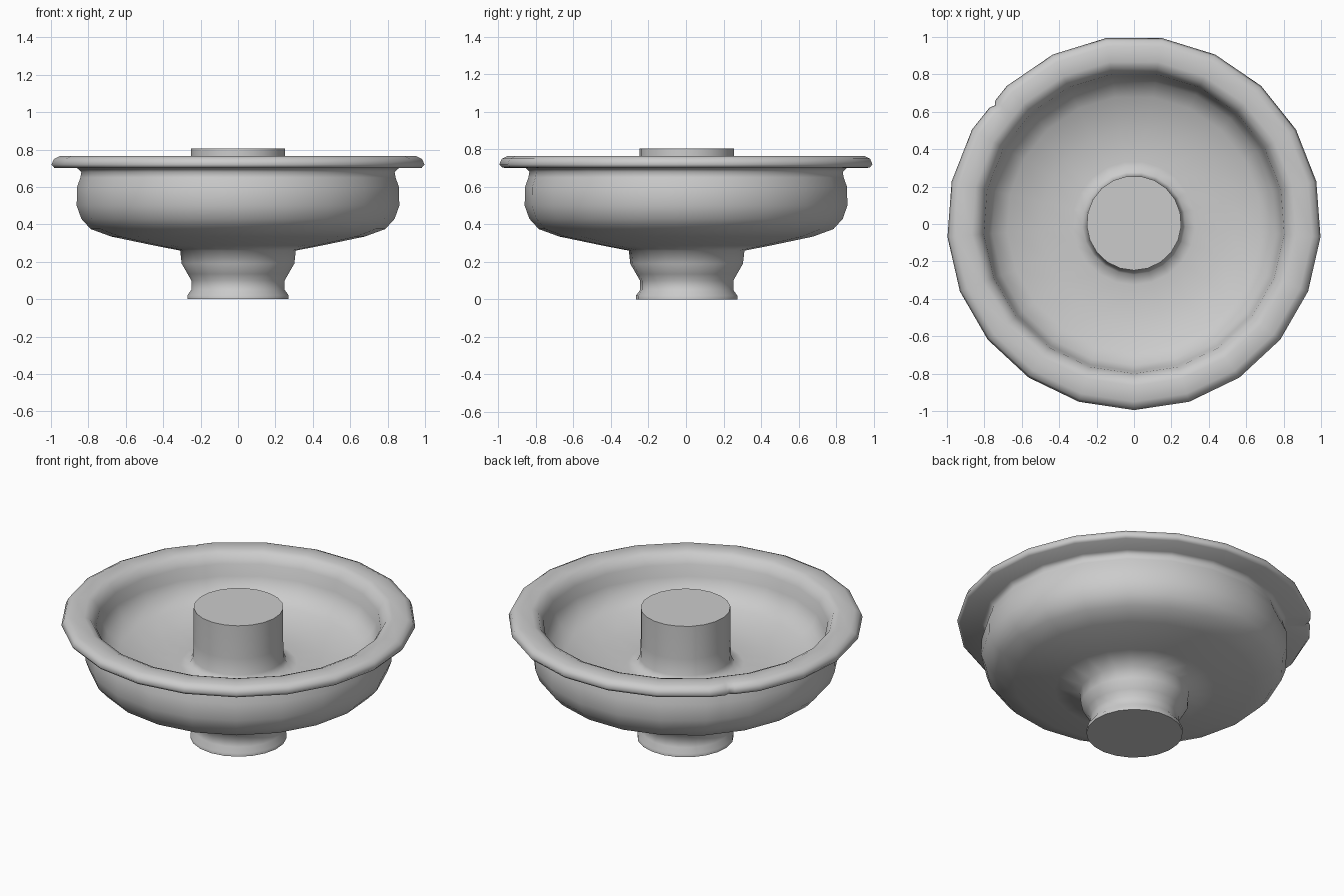
import bpy, bmesh, math

SIDES = 21
START = -math.pi / 2

cube = bpy.data.objects.get("Cube")
if cube:
    bpy.data.objects.remove(cube)

stone = bpy.data.materials.new("light_grey")
stone.use_nodes = True
GREY = (0.6, 0.6, 0.6, 1)
stone.diffuse_color = GREY
stone.node_tree.nodes["Principled BSDF"].inputs["Base Color"].default_value = GREY


def lathe(name, profile, nick_side, nick_depth):
    """Spin an (r, z) profile around z, with a small chip in the outer rim."""
    columns = []
    for i in range(SIDES):
        columns.append((i, 0, 0))
        if i == nick_side:
            columns += [(i, 0.33, 0), (i, 0.4, nick_depth), (i, 0.5, 0)]
    bm = bmesh.new()
    rings = []
    for r, z in profile:
        ring = []
        for side, t, depth in columns:
            a = START + math.tau * side / SIDES
            b = a + math.tau / SIDES
            cut = 1 - depth if r > 0.95 else 1
            x = (math.cos(a) * (1 - t) + math.cos(b) * t) * r * cut
            y = (math.sin(a) * (1 - t) + math.sin(b) * t) * r * cut
            ring.append(bm.verts.new((x, y + 0.005, z)))
        rings.append(ring)
    n = len(columns)
    for low, high in zip(rings, rings[1:]):
        for i in range(n):
            j = (i + 1) % n
            bm.faces.new((low[i], low[j], high[j], high[i]))
    # flat base under the foot and flat top on the post
    bm.faces.new(rings[0][::-1])
    bm.faces.new(rings[-1])
    bmesh.ops.recalc_face_normals(bm, faces=bm.faces)
    mesh = bpy.data.meshes.new(name)
    bm.to_mesh(mesh)
    bm.free()
    mesh.materials.append(stone)
    obj = bpy.data.objects.new(name, mesh)
    bpy.context.collection.objects.link(obj)
    bpy.ops.object.select_all(action="DESELECT")
    obj.select_set(True)
    bpy.context.view_layer.objects.active = obj
    bpy.ops.object.shade_smooth_by_angle(angle=math.radians(80))


# Foot: flared base, narrow waist and swelling collar
foot = [(0.272, 0), (0.272, 0.02), (0.25, 0.05), (0.25, 0.1),
        (0.27, 0.135), (0.302, 0.19), (0.31, 0.26)]
# Bowl outside: shallow belly rising to a pinched neck under the rim
outside = [(0.45, 0.287), (0.68, 0.335), (0.79, 0.375), (0.84, 0.43),
           (0.865, 0.5), (0.863, 0.6), (0.845, 0.65), (0.84, 0.68)]
# Rim: flat underside, rounded lip
rim = [(0.86, 0.7), (0.985, 0.702), (1.0, 0.72), (0.987, 0.75),
       (0.955, 0.765), (0.87, 0.765)]
# Bowl inside: steep wall, then a gently dished floor
inside = [(0.835, 0.75), (0.805, 0.7), (0.793, 0.63), (0.76, 0.56),
          (0.68, 0.51), (0.5, 0.47), (0.33, 0.455)]
# Centre post: slight fillet at the floor, straight sides
post = [(0.275, 0.465), (0.258, 0.5), (0.253, 0.6), (0.253, 0.805)]
lathe("basin_with_post", foot + outside + rim + inside + post, 13, 0.015)
